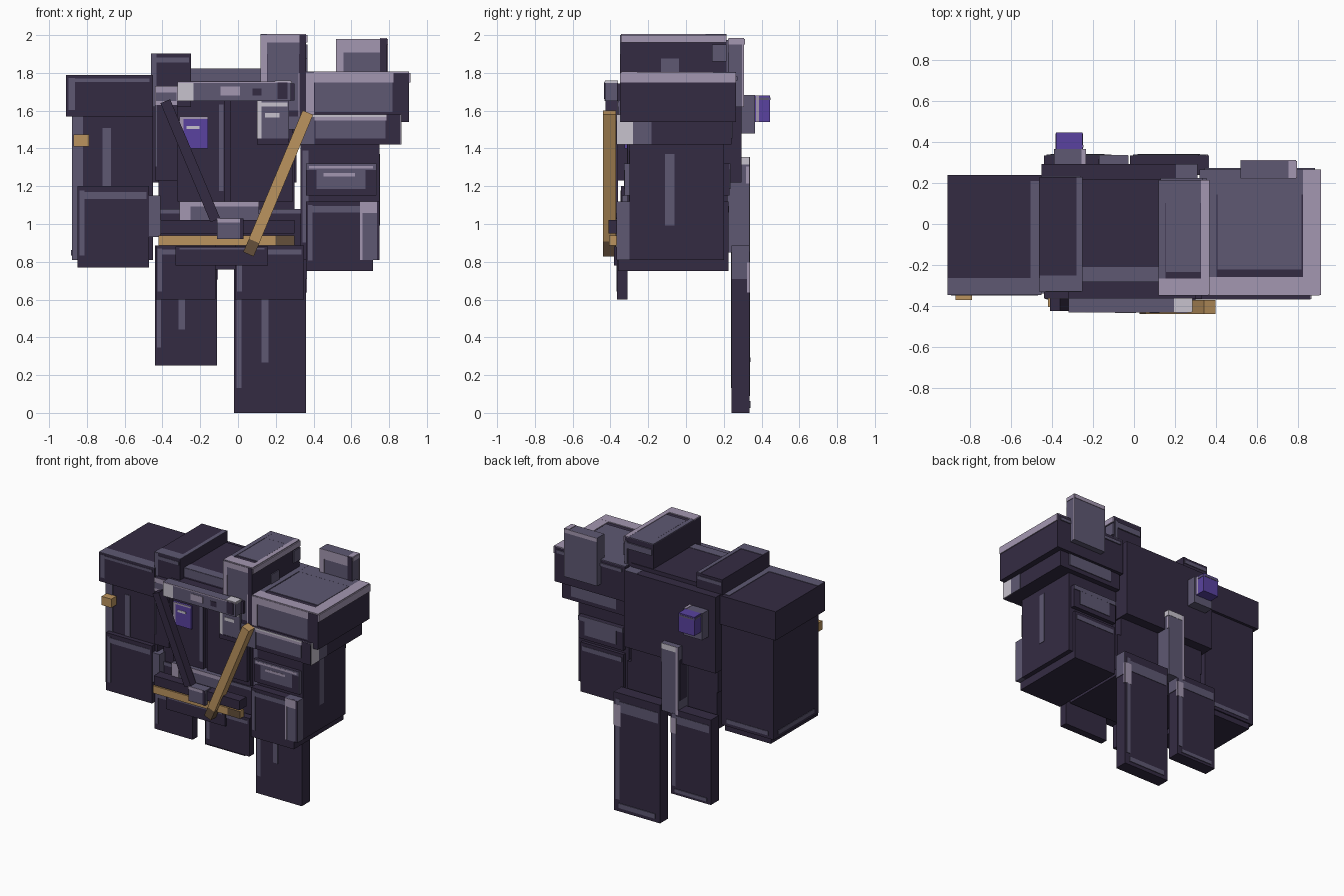
import bpy
import bmesh
import math
from mathutils import Matrix, Vector

default = bpy.data.objects.get("Cube")
if default:
    bpy.data.objects.remove(default, do_unlink=True)

# Palette
COLOURS = {
    "dark": (.034, .024, .055),
    "mid": (.112, .098, .17),
    "light": (.37, .31, .44),
    "pale": (.57, .54, .61),
    "gold": (.5, .295, .113),
    "bronze": (.13, .08, .043),
    "violet": (.1, .055, .35),
}
NAMES = list(COLOURS)
MATERIALS = []
for name, rgb in COLOURS.items():
    mat = bpy.data.materials.new(name + " finish")
    mat.use_nodes = True
    mat.diffuse_color = (*rgb, 1)
    for node in mat.node_tree.nodes:
        if node.type == "BSDF_PRINCIPLED":
            node.inputs["Base Color"].default_value = (*rgb, 1)
            node.inputs["Roughness"].default_value = .8
    MATERIALS.append(mat)

# Painted regions of a face, as fractions: across, then up
REGIONS = {
    "upper": (0, 1, .8, 1),
    "rim": (.04, .96, .84, .93),
    "lip": (0, 1, .92, 1),
    "lower": (0, 1, 0, .14),
    "west": (0, .14, 0, 1),
    "inner_west": (.14, .3, 0, 1),
    "east": (.86, 1, 0, 1),
    "west_line": (.03, .1, .15, .95),
    "east_line": (.88, .97, .1, .95),
    "east_patch": (.86, 1, .72, .9),
    "slit": (.38, .48, .3, .92),
    "core": (.15, .85, .2, .8),
    "foot": (.1, .9, .03, .07),
    "spot": (.38, .55, .3, .75),
    "east_spot": (.66, .74, .3, .65),
    "dash": (.25, .7, .6, .7),
}
# Face name: fixed axis, side, across axis, up axis
FACES = {"front": (1, 0, 0, 2), "back": (1, 1, 0, 2), "left": (0, 1, 1, 2),
         "right": (0, 0, 1, 2), "top": (2, 1, 0, 1)}


def add_box(bm, spans, colour):
    size = Vector([b - a for a, b in spans])
    centre = Vector([(a + b) / 2 for a, b in spans])
    made = bmesh.ops.create_cube(bm, size=1, matrix=Matrix.Translation(centre) @ Matrix.Diagonal((*size, 1)))
    for face in {f for v in made["verts"] for f in v.link_faces}:
        face.material_index = NAMES.index(colour)


def finish(name, bm):
    mesh = bpy.data.meshes.new(name)
    bm.to_mesh(mesh)
    bm.free()
    for mat in MATERIALS:
        mesh.materials.append(mat)
    obj = bpy.data.objects.new(name, mesh)
    bpy.context.collection.objects.link(obj)
    return obj


def block(name, x, y, z, colour, marks=""):
    """Box with thin painted plates; marks read 'face region colour, ...'."""
    bm = bmesh.new()
    spans = (x, y, z)
    add_box(bm, spans, colour)
    for layer, mark in enumerate(m.split() for m in marks.split(",") if m):
        face, region, tint = mark
        axis, side, across, up = FACES[face]
        a, b, c, d = REGIONS[region]
        plate = [None] * 3
        for k, lo, hi in ((across, a, b), (up, c, d)):
            start, end = spans[k]
            plate[k] = (start + lo * (end - start), start + hi * (end - start))
        surface = spans[axis][side]
        rise = (.002 + .0005 * layer) * (1 if side else -1)
        plate[axis] = sorted((surface, surface + rise))
        add_box(bm, plate, tint)
    return finish(name, bm)


def strap(name, start, end, y, width, colour):
    """Straight slanted bar between two (x, z) points."""
    (xa, za), (xb, zb) = start, end
    half = math.hypot(xb - xa, zb - za) / 2
    obj = block(name, (-width / 2, width / 2), y, (-half, half), colour)
    obj.rotation_euler.y = math.atan2(xb - xa, zb - za)
    obj.location = ((xa + xb) / 2, 0, (za + zb) / 2)


# Torso
block("chest", (-.42, .3), (-.28, .22), (1.04, 1.82), "dark", "front lip mid,top lower mid")
block("back_plate", (-.45, .31), (.1, .293), (1.22, 1.79), "dark", "top east mid")
block("right_chest_plate", (-.32, -.07), (-.31, -.2), (1.12, 1.66), "dark", "front east_line mid")
block("left_chest_plate", (-.04, .29), (-.31, -.2), (1.12, 1.66), "dark")
block("waist", (-.41, .33), (-.29, .22), (.76, 1.08), "dark",
      "back slit mid,front lip mid")
block("belt_panel", (-.31, .11), (-.34, -.28), (.98, 1.12), "mid", "front upper light,front west light")
block("belt", (-.41, .3), (-.41, -.33), (.95, 1.02), "dark")
block("lower_belt", (-.33, .16), (-.38, -.28), (.78, .88), "dark", "front rim mid")
block("gold_band", (-.42, .3), (-.405, -.36), (.885, .94), "gold", "front east bronze")
block("buckle", (-.11, .03), (-.43, -.36), (.92, 1.03), "mid", "front upper light,front east dark")
block("right_hip_tab", (-.47, -.41), (-.34, -.25), (.93, 1.15), "mid")
block("chest_pouch", (.1, .27), (-.36, -.28), (1.42, 1.66), "mid",
      "front west pale,front rim pale,front dash pale,front lower dark")
block("front_gem", (-.31, -.16), (-.325, -.28), (1.4, 1.57), "violet",
      "front west light,front lip light,front dash pale")

# Collar and clasp bar
block("left_collar", (.12, .36), (-.345, .215), (1.5, 2), "dark",
      "front core mid,front upper mid,front lower mid,front west light,front lip light,front east dark,"
      "top core mid,top upper mid,top west mid,top east light,top lower light,"
      "left spot mid,left lip light,left east_patch mid,back rim mid,back east_line mid")
block("right_collar", (-.46, -.25), (-.33, .23), (1.62, 1.9), "dark",
      "front west mid,front rim mid,top east mid,top lower mid,back rim mid")
block("right_lapel", (-.44, -.32), (-.36, -.28), (1.23, 1.73), "dark",
      "front west_line mid,front upper light,front rim mid")
block("clasp_backing", (-.32, .3), (-.365, -.28), (1.655, 1.745), "dark")
block("clasp_bar", (-.32, .28), (-.43, -.36), (1.65, 1.755), "mid",
      "front west pale,front lip light,front spot light,front east_spot dark,front east_line dark,"
      "top east pale,left lip pale")
strap("dark_strap", (-.385, 1.65), (-.12, 1.02), (-.425, -.36), .055, "dark")
strap("gold_strap", (.37, 1.59), (.085, .91), (-.44, -.37), .06, "gold")
strap("strap_tip", (.09, .92), (.055, .84), (-.44, -.37), .06, "bronze")

# Left arm
block("left_pauldron", (.32, .905), (-.345, .265), (1.54, 1.8), "dark",
      "front core mid,front lower mid,front west light,front upper light,front east dark,"
      "top core mid,top upper mid,top west mid,top east light,top lower light,left upper light,back rim mid")
block("left_shoulder_layer", (.33, .86), (-.365, .24), (1.42, 1.58), "dark",
      "front core mid,front upper light,front west mid,front lip pale,front east dark,"
      "left inner_west mid,left west pale,back core mid")
block("left_arm", (.33, .75), (-.3, .2), (.81, 1.42), "dark",
      "front west_line mid,left slit mid")
block("left_cuff", (.36, .73), (-.325, .23), (1.15, 1.32), "dark",
      "front core mid,front upper mid,front rim light,front dash light,left west mid,back core mid,back upper mid")
block("left_glove", (.36, .715), (-.36, .225), (.75, 1.12), "dark",
      "front west_line mid,front rim mid,back rim mid")
block("left_glove_guard", (.645, .75), (-.365, -.3), (.81, 1.12), "mid",
      "front upper light,front west light,front east dark")
block("shoulder_box", (.52, .79), (.225, .308), (1.62, 1.98), "mid",
      "front upper light,front west light,front east dark,back lip light,"
      "top east light,left lip light,left east light")

# Right arm
block("right_pauldron", (-.91, -.45), (-.345, .24), (1.57, 1.785), "dark",
      "front west_line mid,front rim mid,top lower mid,top east_line mid")
block("right_arm", (-.88, -.45), (-.31, .22), (.81, 1.57), "dark",
      "front west mid,front slit mid,back foot mid,right foot mid")
block("right_gauntlet", (-.85, -.47), (-.345, .21), (.77, 1.2), "dark",
      "front west_line mid,front rim mid")
block("gold_stud", (-.87, -.79), (-.37, -.3), (1.41, 1.475), "gold")

# Front and back coat tails
for side, x, drop in (("right", (-.44, -.11), .25), ("left", (-.02, .36), 0)):
    block(side + "_front_tail", (x[0] + .005, x[1] - .01), (-.365, -.31), (.6, .885), "dark",
          "front west_line mid,front rim mid")
    block(side + "_back_tail", x, (.24, .335), (drop, .885), "dark",
          "front slit mid,front west_line mid,back rim mid,back east_line mid,back east_patch light,"
          "left upper mid,left east_patch light,back foot mid")

# Back fittings
block("back_strip", (-.17, -.03), (.22, .335), (.85, 1.355), "mid",
      "back lip pale,back west light,right core dark,left lip pale,left east_patch light")
block("back_mount", (-.39, -.235), (.28, .365), (1.48, 1.68), "mid", "left west dark,top east light")
block("back_gem", (-.38, -.25), (.36, .445), (1.54, 1.68), "violet",
      "back rim mid,left rim mid,left inner_west light,right rim mid")
